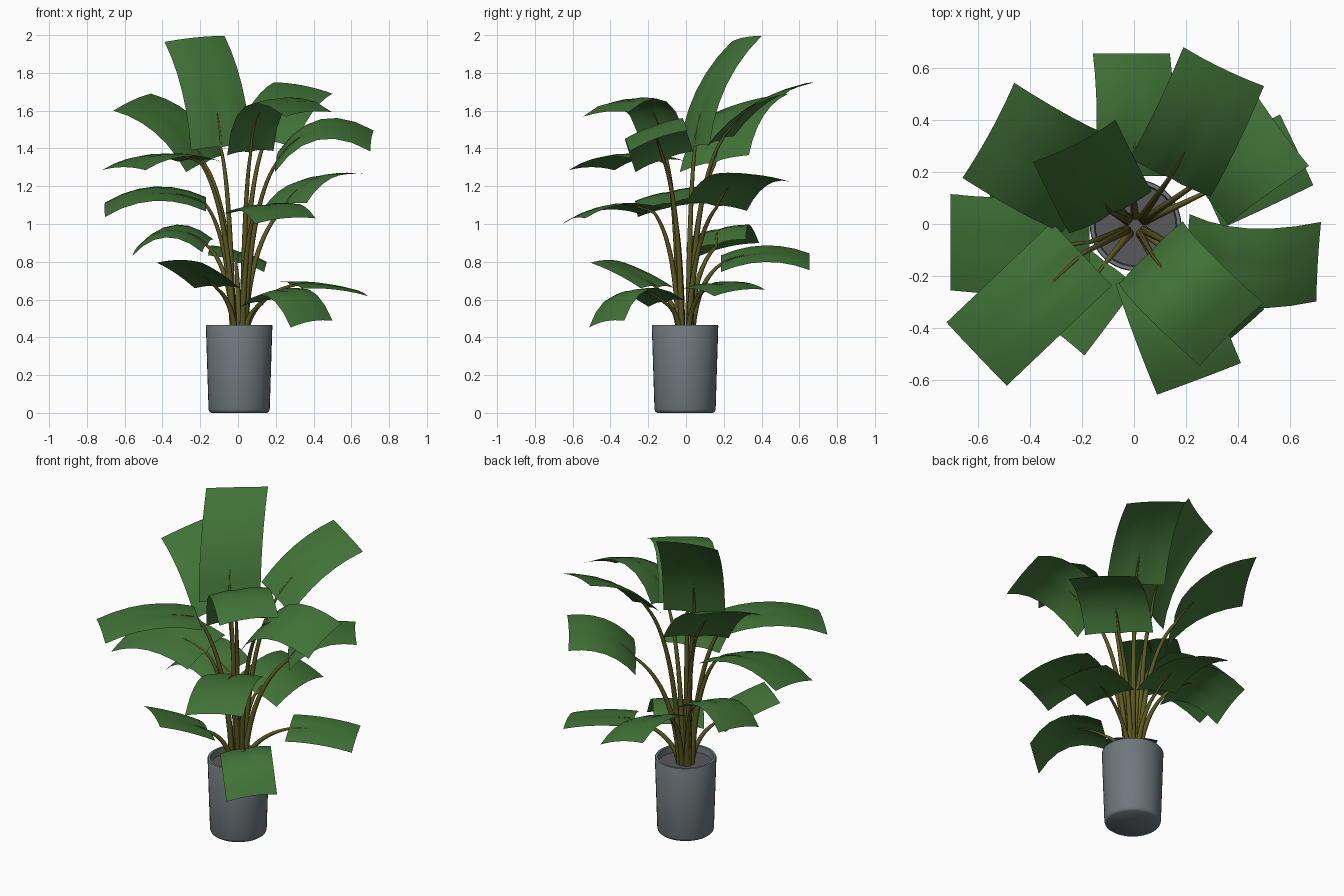
import bpy, bmesh, math
from mathutils import Vector

if "Cube" in bpy.data.objects:
    bpy.data.objects.remove(bpy.data.objects["Cube"])

def material(name, col):
    m = bpy.data.materials.new(name)
    m.diffuse_color = (*col, 1)
    m.use_nodes = True
    m.node_tree.nodes["Principled BSDF"].inputs["Base Color"].default_value = m.diffuse_color
    return m

LEAF = material("leaf green", (0.053, 0.172, 0.038))
STEM = material("stem olive", (0.105, 0.098, 0.015))
POT = material("pot grey", (0.16, 0.19, 0.21))
SOIL = material("soil grey", (0.10, 0.10, 0.11))
CX, CY = 0.006, -0.005

def finish(bm, name, mat, angle):
    me = bpy.data.meshes.new(name)
    bm.to_mesh(me)
    bm.free()
    me.materials.append(mat)
    ob = bpy.data.objects.new(name, me)
    bpy.context.collection.objects.link(ob)
    bpy.ops.object.select_all(action='DESELECT')
    ob.select_set(True)
    bpy.context.view_layer.objects.active = ob
    bpy.ops.object.shade_smooth_by_angle(angle=math.radians(angle))

def loft(bm, rings):
    """Join rings of equal vertex count into a capped tube."""
    vs = [[bm.verts.new(p) for p in r] for r in rings]
    n = len(vs[0])
    for a, b in zip(vs, vs[1:]):
        for i in range(n):
            j = (i + 1) % n
            bm.faces.new((a[i], a[j], b[j], b[i]))
    bm.faces.new(vs[0][::-1])
    bm.faces.new(vs[-1])

def lathe(name, profile, mat, n=40):
    bm = bmesh.new()
    loft(bm, [[(CX + r * math.cos(2 * math.pi * i / n), CY + r * math.sin(2 * math.pi * i / n), z)
               for i in range(n)] for r, z in profile])
    finish(bm, name, mat, 40)

# Pot with rounded foot and thin rim, and the soil disc inside
lathe("pot", [(0.148, 0), (0.158, 0.008), (0.162, 0.02), (0.176, 0.46),
              (0.173, 0.466), (0.159, 0.466), (0.154, 0.40)], POT)
lathe("soil", [(0.155, 0.40), (0.155, 0.425)], SOIL)

class Blade:
    """A strip from base to tip, tilted sideways and arched along its length."""
    def __init__(self, name, base, tip, tilt, arch, half):
        self.name, self.base, self.tip, self.arch = name, Vector(base), Vector(tip), arch
        d = self.tip - self.base
        self.side = Vector((d.y, -d.x, 0)).normalized() * half + Vector((0, 0, tilt))
        self.normal = self.side.cross(d).normalized()

    def point(self, s, v):
        # lengthwise arch, slight sideways crown, shallow groove along the midrib
        lift = self.arch * 4 * v * (1 - v) + 0.016 * (1 - s * s)
        lift -= 0.012 * max(0, 1 - abs(s) / 0.3) * (1 - v)
        return self.base.lerp(self.tip, v) + self.side * s + self.normal * lift

    def build_leaf(self, nu=8, nv=6):
        bm = bmesh.new()
        g = [[bm.verts.new(self.point(2 * i / nu - 1, j / nv)) for i in range(nu + 1)]
             for j in range(nv + 1)]
        for j in range(nv):
            for i in range(nu):
                bm.faces.new((g[j][i], g[j][i + 1], g[j + 1][i + 1], g[j + 1][i]))
        finish(bm, self.name + "_leaf", LEAF, 60)

    def build_stem(self, n=8, steps=16):
        end = self.point(0, 0) - self.normal * 0.008
        a = math.atan2(end.y, end.x)
        d = Vector((math.cos(a), math.sin(a), 0))
        root = Vector((CX, CY, 0.40)) + d * 0.036
        h = end.z - root.z
        c1 = root + d * 0.01 + Vector((0, 0, h * 0.45))
        c2 = root.lerp(end, 0.38)
        c2.z = root.z + h * 0.84
        path = []
        for k in range(steps + 1):
            t = k / steps
            s = 1 - t
            path.append(s**3 * root + 3 * s * s * t * c1 + 3 * s * t * t * c2 + t**3 * end)
        # the stem runs on along the midrib and tapers out
        path += [self.point(0, v) - self.normal * 0.003 for v in (0.08, 0.16, 0.24, 0.34)]
        rings, last = [], len(path) - 1
        for k, p in enumerate(path):
            tan = (path[min(k + 1, last)] - path[max(k - 1, 0)]).normalized()
            x = Vector((-d.y, d.x, 0))
            x = (x - tan * x.dot(tan)).normalized()
            y = tan.cross(x)
            r = 0.016 * (1 - k / last) ** 0.5 + 0.001
            rings.append([p + r * (math.cos(2 * math.pi * i / n) * x + math.sin(2 * math.pi * i / n) * y)
                          for i in range(n)])
        bm = bmesh.new()
        loft(bm, rings)
        bmesh.ops.recalc_face_normals(bm, faces=bm.faces[:])
        finish(bm, self.name + "_stem", STEM, 60)

def plant(name, base, tip, tilt, arch, half=0.172):
    b = Blade(name, base, tip, tilt, arch, half)
    b.build_leaf()
    b.build_stem()

# Upper tier: name, base centre, tip centre, rise of the right edge, arch height, half width
plant("tall", (-.09, .045, 1.405), (-.23, .32, 1.98), .016, .06, .178)
plant("upper_back_right", (.14, .18, 1.435), (.345, .605, 1.72), -.03, .05)
plant("upper_back_left", (-.175, .15, 1.32), (-.56, .36, 1.645), .045, .06, .208)
plant("upper_front", (.065, -.11, 1.375), (.375, -.425, 1.58), -.012, .175)
plant("right_arch", (.205, -.115, 1.33), (.71, -.145, 1.44), -.055, .125, .153)
plant("front_left", (-.2, -.115, 1.33), (-.605, -.5, 1.285), 0, .05, .168)
# Middle tier
plant("mid_back_right", (.245, .16, 1.09), (.555, .385, 1.245), .02, .06, .2)
plant("mid_front", (.09, -.17, 1.065), (.25, -.595, 1.015), -.015, .05)
plant("left_arch", (-.17, -.07, 1.105), (-.705, -.07, 1.075), .038, .072, .185)
# Low tier
plant("low_back_left", (-.16, .16, .885), (-.53, .23, .865), .034, .09, .16)
plant("low_back", (-.01, .185, .79), (-.01, .655, .80), -.044, .05, .148)
plant("low_front_left", (-.11, -.15, .66), (-.31, -.415, .795), 0, .01, .15)
plant("low_right", (.275, .12, .675), (.625, .285, .635), -.017, .015, .15)
plant("low_front_right", (.125, -.105, .58), (.39, -.42, .47), -.018, .115, .145)
